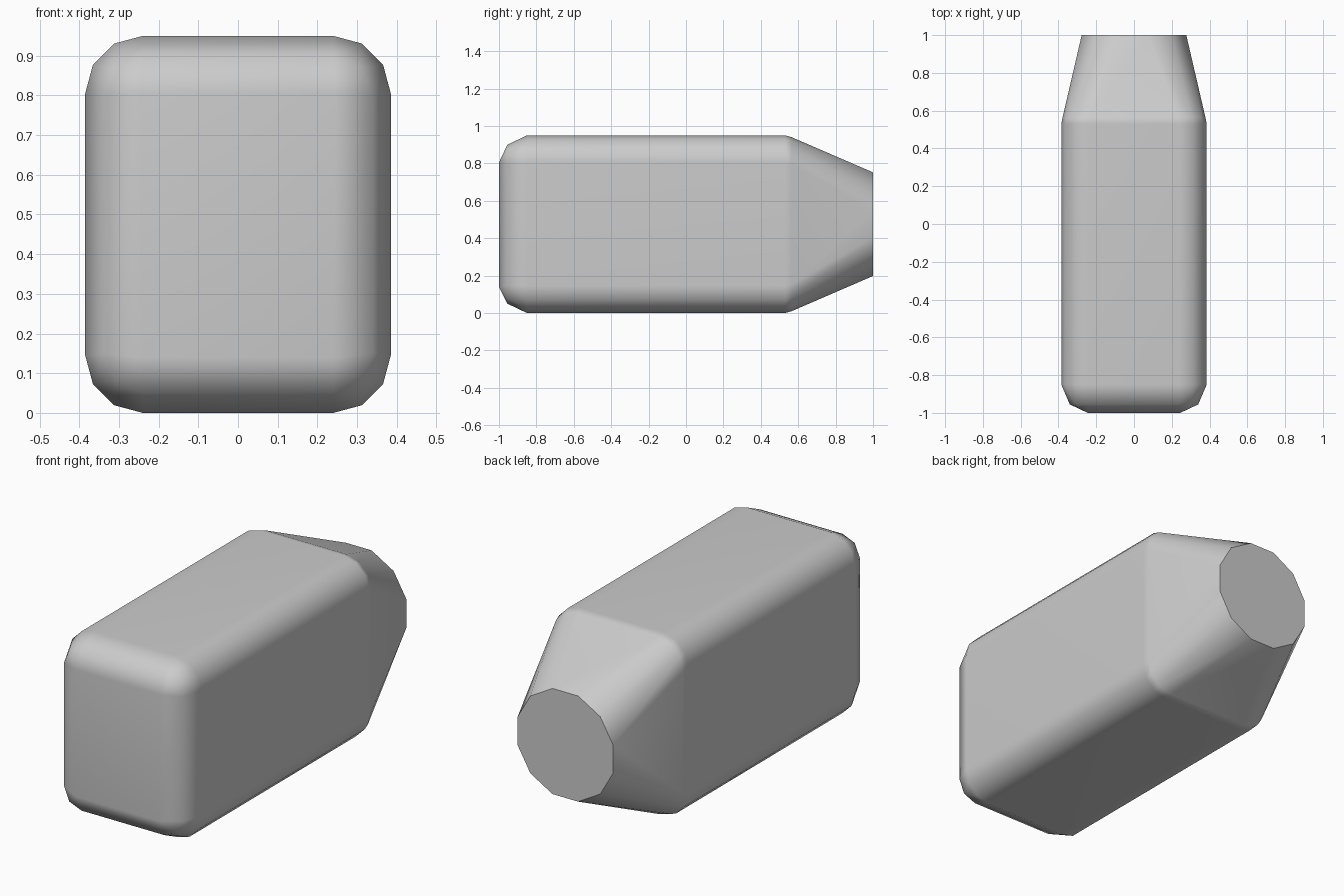
import bpy
import bmesh
from math import cos, sin, pi

if "Cube" in bpy.data.objects:
    bpy.data.objects.remove(bpy.data.objects["Cube"], do_unlink=True)

MID_Z = 0.475


def rounded_ring(y, half_x, half_z, radius, segments=3):
    """Points of a rounded rectangle standing across the y axis."""
    points = []
    for corner in range(4):
        sx = 1 if corner in (0, 3) else -1
        sz = 1 if corner < 2 else -1
        for i in range(segments + 1):
            a = (corner + i / segments) * pi / 2
            points.append((sx * (half_x - radius) + radius * cos(a), y,
                           MID_Z + sz * (half_z - radius) + radius * sin(a)))
    return points


def round_ring(y, radius, sides=12):
    """Points of a polygon with flat sides at left, right, top and bottom."""
    r = radius / cos(pi / sides)
    return [(r * cos((i + 0.5) * 2 * pi / sides), y,
             MID_Z + r * sin((i + 0.5) * 2 * pi / sides)) for i in range(sides)]


# Grey material
grey = bpy.data.materials.new("plain grey")
grey.use_nodes = True
colour = (0.6, 0.6, 0.6, 1)
grey.diffuse_color = colour
grey.node_tree.nodes["Principled BSDF"].inputs["Base Color"].default_value = colour

# Bevelled front, straight body, shoulder and tapered neck
points = (rounded_ring(-1, 0.245, 0.335, 0.005, 1)
          + rounded_ring(-0.955, 0.34, 0.425, 0.10, 2)
          + rounded_ring(-0.85, 0.385, MID_Z, 0.145)
          + rounded_ring(0.53, 0.385, MID_Z, 0.145)
          + rounded_ring(0.565, 0.378, 0.465, 0.145)
          + round_ring(1, 0.277))

# Wrap the sections in one closed skin
bm = bmesh.new()
for p in points:
    bm.verts.new(p)
hull = bmesh.ops.convex_hull(bm, input=bm.verts)
loose = [v for v in bm.verts if not v.link_faces]
bmesh.ops.delete(bm, geom=loose, context="VERTS")
bmesh.ops.remove_doubles(bm, verts=bm.verts, dist=0.012)
bmesh.ops.dissolve_limit(bm, angle_limit=0.02, verts=bm.verts, edges=bm.edges)
bmesh.ops.recalc_face_normals(bm, faces=bm.faces)
mesh = bpy.data.meshes.new("bottle_body")
bm.to_mesh(mesh)
bm.free()
mesh.materials.append(grey)

body = bpy.data.objects.new("bottle_body", mesh)
bpy.context.collection.objects.link(body)
bpy.context.view_layer.objects.active = body
body.select_set(True)
bpy.ops.object.shade_smooth_by_angle(angle=0.7)
body.modifiers.new("even_shading", "WEIGHTED_NORMAL").keep_sharp = True
